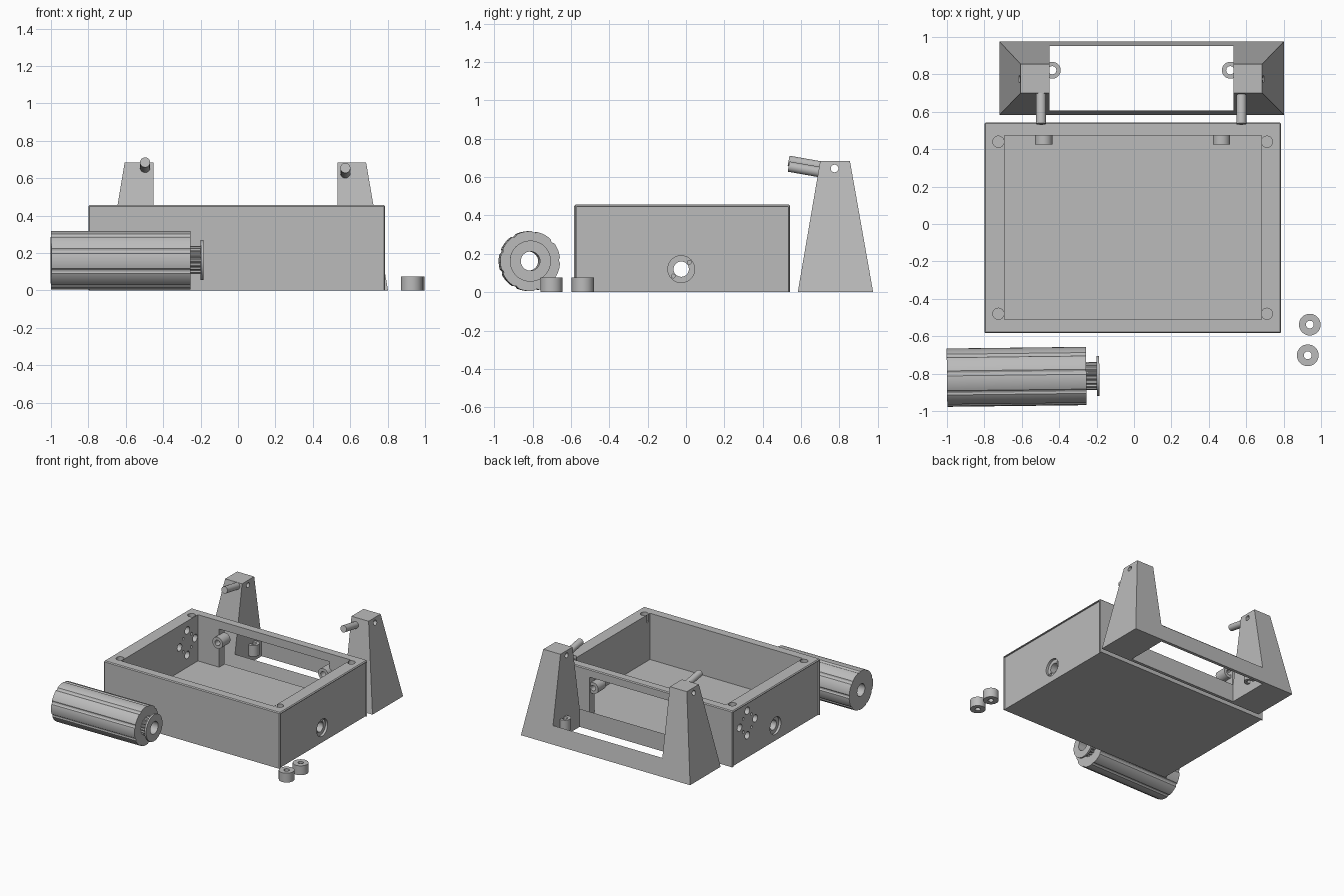
import bpy, bmesh, math
from mathutils import Vector

if "Cube" in bpy.data.objects:
    bpy.data.objects.remove(bpy.data.objects["Cube"])

grey = bpy.data.materials.new("mid_grey")
grey.diffuse_color = (0.5, 0.5, 0.5, 1)
grey.use_nodes = True
grey.node_tree.nodes["Principled BSDF"].inputs["Base Color"].default_value = grey.diffuse_color


def new_object(name, bm):
    bmesh.ops.recalc_face_normals(bm, faces=bm.faces)
    mesh = bpy.data.meshes.new(name)
    bm.to_mesh(mesh)
    bm.free()
    obj = bpy.data.objects.new(name, mesh)
    bpy.context.collection.objects.link(obj)
    mesh.materials.append(grey)
    return obj


def frustum(name, bottom, top, z0, z1):
    """Block between two rectangles given as (x0, x1, y0, y1)."""
    bm = bmesh.new()
    loops = []
    for (x0, x1, y0, y1), z in ((bottom, z0), (top, z1)):
        loops.append([bm.verts.new((x, y, z)) for x, y in
                      ((x0, y0), (x1, y0), (x1, y1), (x0, y1))])
    bm.faces.new(loops[0])
    bm.faces.new(loops[1])
    for i in range(4):
        j = (i + 1) % 4
        bm.faces.new((loops[0][i], loops[0][j], loops[1][j], loops[1][i]))
    return new_object(name, bm)


def block(name, x0, x1, y0, y1, z0, z1):
    return frustum(name, (x0, x1, y0, y1), (x0, x1, y0, y1), z0, z1)


def rod(name, start, end, radius, sides=32, radius_at=None):
    """Prism from start to end; radius_at(i) may shape the outline."""
    start, end = Vector(start), Vector(end)
    turn = (end - start).to_track_quat('Z', 'Y')
    bm = bmesh.new()
    rings = []
    for centre in (start, end):
        ring = []
        for i in range(sides):
            a = 2 * math.pi * i / sides
            r = radius_at(i) if radius_at else radius
            ring.append(bm.verts.new(centre + turn @ Vector((r * math.cos(a), r * math.sin(a), 0))))
        rings.append(ring)
    bm.faces.new(rings[0])
    bm.faces.new(rings[1])
    for i in range(sides):
        j = (i + 1) % sides
        bm.faces.new((rings[0][i], rings[0][j], rings[1][j], rings[1][i]))
    return new_object(name, bm)


def apply_mods(obj):
    graph = bpy.context.evaluated_depsgraph_get()
    mesh = bpy.data.meshes.new_from_object(obj.evaluated_get(graph))
    obj.modifiers.clear()
    obj.data = mesh


def cut(obj, *cutters):
    for c in cutters:
        m = obj.modifiers.new("cut", 'BOOLEAN')
        m.operation, m.solver, m.object = 'DIFFERENCE', 'EXACT', c
        bpy.context.view_layer.update()
        apply_mods(obj)
        bpy.data.objects.remove(c)


def tube(name, start, end, radius, hole):
    obj = rod(name, start, end, radius)
    s, e = Vector(start), Vector(end)
    d = (e - s).normalized() * 0.02
    cut(obj, rod("hole", s - d, e + d, hole, 24))
    return obj


# Open box with chamfered outer edges
box = block("box", -0.80, 0.787, -0.584, 0.543, 0, 0.456)
bev = box.modifiers.new("bevel", 'BEVEL')
bev.width, bev.segments, bev.limit_method = 0.007, 1, 'WEIGHT'
weights = box.data.attributes.new("bevel_weight_edge", 'FLOAT', 'EDGE')
for e in box.data.edges:
    if max(box.data.vertices[v].co.z for v in e.vertices) > 0.4:
        weights.data[e.index].value = 1.0
bpy.context.view_layer.update()
apply_mods(box)

# Cavity, back window, and side walls set back behind a narrow lip
cut(box,
    block("cavity", -0.692, 0.682, -0.511, 0.473, 0.08, 0.6),
    block("back_window", -0.50, 0.49, 0.40, 0.7, 0.08, 0.39),
    block("left_recess", -0.9, -0.788, -0.572, 0.531, -0.1, 0.444),
    block("right_recess", 0.775, 0.9, -0.572, 0.531, -0.1, 0.444))

# Screw holes in the rim
for x in (-0.725, 0.711):
    for y in (-0.48, 0.44):
        cut(box, rod("rim_hole", (x, y, 0.39), (x, y, 0.5), 0.03, 24))

# Axle hole through both side walls, with shallow seats and two small holes
cut(box, rod("axle_hole", (-0.9, -0.025, 0.12), (0.9, -0.025, 0.12), 0.04))
for s in (-1, 1):
    cut(box, rod("axle_seat", (s * 0.762 - 0.006, -0.025, 0.12), (s * 0.9, -0.025, 0.12), 0.07))
    y, z = -0.025 + s * 0.042, 0.12 + s * 0.036
    cut(box, rod("seat_hole", (0.72, y, z), (0.8, y, z), 0.01, 12))

# Ring of large and small holes in the left wall
for k in range(8):
    a = k * math.pi / 4
    r, size = (0.10, 0.03) if k % 2 == 0 else (0.075, 0.011)
    y, z = 0.337 + r * math.cos(a), 0.28 + r * math.sin(a)
    cut(box, rod("wall_hole", (-0.85, y, z), (-0.65, y, z), size, 20))

# Bosses at the sides of the back window
for name, x in (("left_boss", -0.483), ("right_boss", 0.468)):
    tube(name, (x, 0.426, 0.30), (x, 0.526, 0.30), 0.046, 0.022)

# Tapered stand: two towers joined by thin sloping bars
stand = frustum("stand", (-0.72, 0.802, 0.583, 0.976), (-0.606, 0.685, 0.7, 0.855), 0, 0.684)
cut(stand,
    block("stand_gap", -0.453, 0.531, 0.608, 0.951, -0.1, 0.8),
    rod("tower_hole", (-0.9, 0.775, 0.645), (0.9, 0.775, 0.645), 0.02, 24))

# Pegs in front of the towers and lugs on their inner faces
for side, x, z, lug_x in (("left", -0.497, 0.685, -0.437), ("right", 0.574, 0.655, 0.515)):
    rod(side + "_peg", (x, 0.535, z), (x, 0.74, z - 0.036), 0.027, 24)
    tube(side + "_lug", (lug_x, 0.822, 0.07), (lug_x, 0.822, 0.16), 0.045, 0.022)

# Grooved roller with a splined neck and end flange
yc, zc = -0.817, 0.162


def on_axis(x):
    return (x, yc + 0.012 * (x + 0.63), zc)


def grooved(i):
    return 0.150 if i % 12 < 2 else 0.156


roller = rod("roller", on_axis(-1.0), on_axis(-0.255), 0.156, 108, grooved)
neck = rod("roller_neck", on_axis(-0.265), on_axis(-0.19), 0.075, 72,
           lambda i: 0.075 if i % 4 < 2 else 0.066)
flange = rod("roller_flange", on_axis(-0.20), on_axis(-0.185), 0.107, 48)
for part in (roller, neck, flange):
    cut(part, rod("bore", on_axis(-1.1), on_axis(-0.1), 0.05))

# Loose spacers
for i, (x, y) in enumerate(((0.94, -0.538), (0.929, -0.702))):
    tube("spacer_%d" % (i + 1), (x, y, 0), (x, y, 0.076), 0.058, 0.021)

# Smooth round surfaces, keep edges crisp
for obj in bpy.data.objects:
    obj.select_set(True)
    bpy.context.view_layer.objects.active = obj
bpy.ops.object.shade_smooth_by_angle(angle=math.radians(28))
